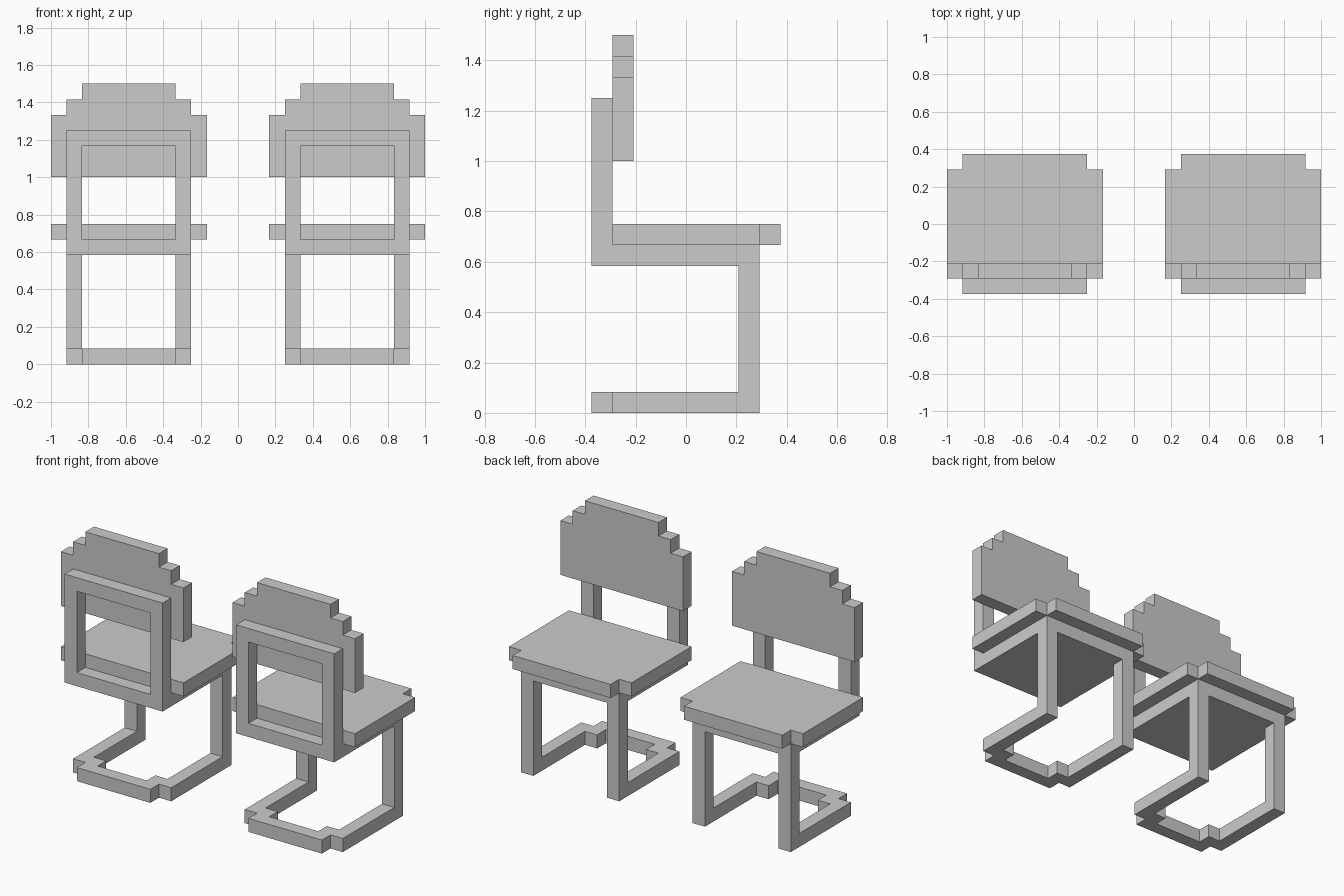
import bpy, bmesh
from mathutils import Vector

if "Cube" in bpy.data.objects:
    bpy.data.objects.remove(bpy.data.objects["Cube"])

U = 1 / 12  # the model sits on a grid of twelfths


def finish(name, bm):
    bmesh.ops.scale(bm, vec=(U, U, U), verts=bm.verts)
    bmesh.ops.recalc_face_normals(bm, faces=bm.faces)
    mesh = bpy.data.meshes.new(name)
    bm.to_mesh(mesh)
    bm.free()
    return mesh


def slab(name, half, axis, start, end, rim=0):
    """Extrude a mirrored outline (right half given) along 'y' or 'z'; rim leaves only a border."""
    outline = half + [(-a, b) for a, b in reversed(half)]
    place = (lambda a, b: (a, start, b)) if axis == 'y' else (lambda a, b: (a, b, start))
    bm = bmesh.new()
    face = bm.faces.new([bm.verts.new(place(a, b)) for a, b in outline])
    if rim:
        bm.normal_update()
        bmesh.ops.inset_individual(bm, faces=[face], thickness=rim, use_even_offset=True)
        bm.faces.remove(face)
    ext = bmesh.ops.extrude_face_region(bm, geom=bm.faces[:])
    moved = [v for v in ext['geom'] if isinstance(v, bmesh.types.BMVert)]
    depth = end - start
    bmesh.ops.translate(bm, verts=moved,
                        vec=Vector((0, depth, 0) if axis == 'y' else (0, 0, depth)))
    return finish(name, bm)


def box(name, lo, hi):
    bm = bmesh.new()
    bmesh.ops.create_cube(bm, size=1)
    for v in bm.verts:
        v.co = [l + (c + 0.5) * (h - l) for c, l, h in zip(v.co, lo, hi)]
    return finish(name, bm)


parts = [
    # stepped-top backrest panel and the open frame behind it
    slab("backrest", [(5, 12), (5, 16), (4, 16), (4, 17), (3, 17), (3, 18)], 'y', -3.5, -2.5),
    slab("back_frame", [(4, 7), (4, 15)], 'y', -4.5, -3.5, rim=1),
    # seat with notched corners on a smaller support
    slab("seat", [(5, -3.5), (5, 3.5), (4, 3.5), (4, 4.5)], 'z', 8, 9),
    slab("seat_support", [(4, -3.5), (4, 3.5)], 'z', 7, 8),
    # U-shaped floor runner with stepped corners
    slab("floor_runner", [(3, -4.5), (3, -3.5), (4, -3.5), (4, 3.5), (3, 3.5),
                          (3, -2.5), (2, -2.5), (2, -3.5)], 'z', 0, 1),
    # upright legs
    box("leg_right", (3, 2.5, 1), (4, 3.5, 7)),
    box("leg_left", (-4, 2.5, 1), (-3, 3.5, 7)),
]

# two identical chairs side by side
for side, x in (("left", -7), ("right", 7)):
    for mesh in parts:
        obj = bpy.data.objects.new(f"{side}_chair_{mesh.name}", mesh)
        obj.location.x = x * U
        bpy.context.collection.objects.link(obj)
